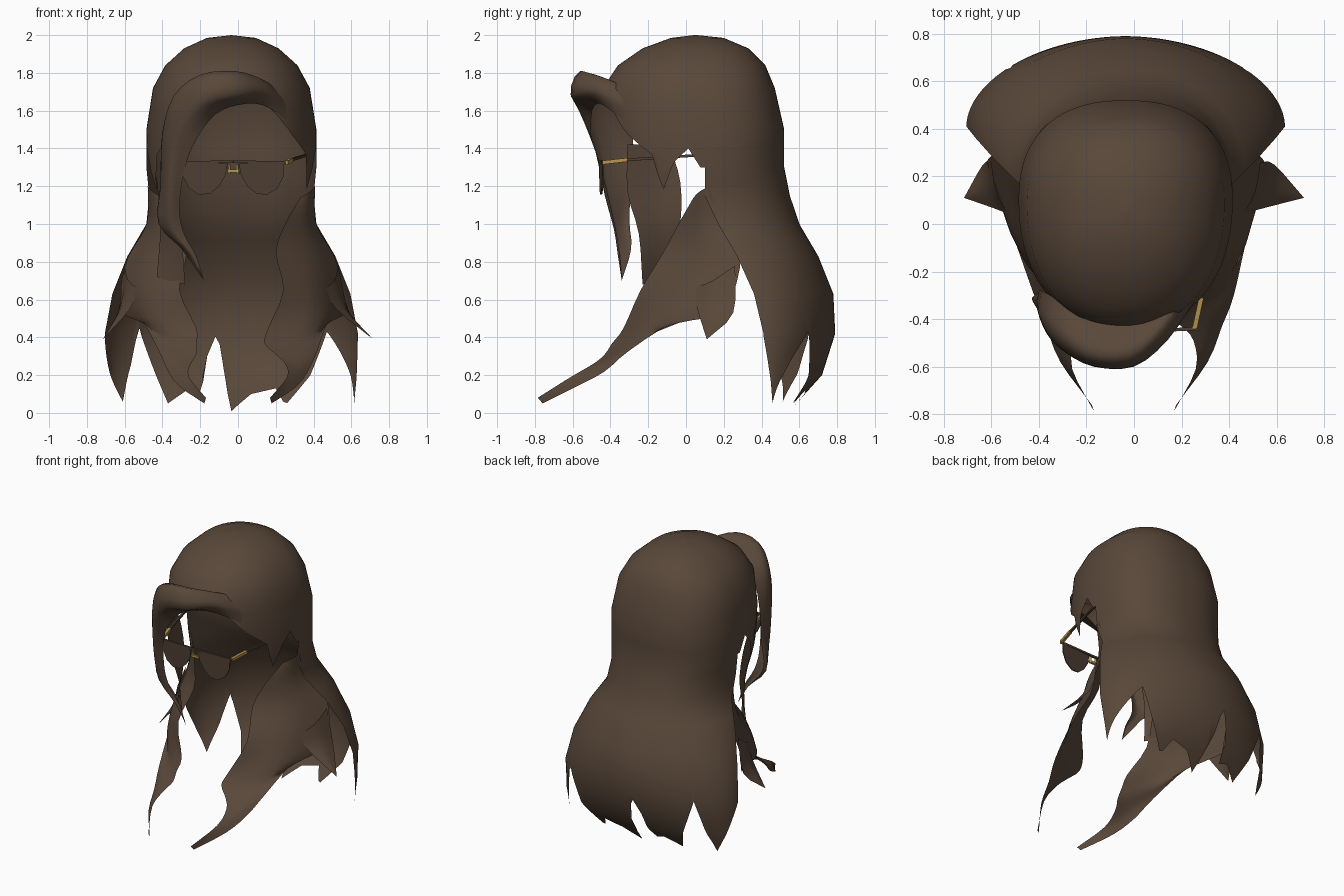
import bpy, bmesh, math
from mathutils import Vector

if "Cube" in bpy.data.objects:
    bpy.data.objects.remove(bpy.data.objects["Cube"])

XC = -0.035  # middle of the head


def material(name, rgb):
    m = bpy.data.materials.new(name)
    m.diffuse_color = (*rgb, 1)
    m.use_nodes = True
    m.node_tree.nodes["Principled BSDF"].inputs["Base Color"].default_value = m.diffuse_color
    return m


HAIR = material("brown hair", (0.10, 0.064, 0.042))
DARK = material("dark brown lens", (0.075, 0.048, 0.032))
GOLD = material("gold metal", (0.48, 0.30, 0.08))


def make(name, verts, faces, mat, angle=60):
    mesh = bpy.data.meshes.new(name)
    mesh.from_pydata([tuple(v) for v in verts], [], faces)
    bm = bmesh.new()
    bm.from_mesh(mesh)
    bmesh.ops.remove_doubles(bm, verts=bm.verts, dist=0.0005)
    loose = [v for v in bm.verts if not v.link_faces]
    bmesh.ops.delete(bm, geom=loose, context='VERTS')
    bmesh.ops.recalc_face_normals(bm, faces=bm.faces)
    bm.to_mesh(mesh)
    bm.free()
    mesh.materials.append(mat)
    ob = bpy.data.objects.new(name, mesh)
    bpy.context.collection.objects.link(ob)
    bpy.ops.object.select_all(action='DESELECT')
    bpy.context.view_layer.objects.active = ob
    ob.select_set(True)
    bpy.ops.object.shade_smooth_by_angle(angle=math.radians(angle))
    return ob


def grid(name, rows, mat, closed=False, keep=lambda i, j, k: True):
    n = len(rows[0])
    verts = [p for r in rows for p in r]
    faces = []
    for i in range(len(rows) - 1):
        for j in range(n if closed else n - 1):
            k = (j + 1) % n
            if keep(i, j, k):
                faces.append((i * n + j, i * n + k, (i + 1) * n + k, (i + 1) * n + j))
    return make(name, verts, faces, mat)


def lerp_keys(keys, t):
    for (t0, *a), (t1, *b) in zip(keys, keys[1:]):
        if t <= t1:
            f = (t - t0) / (t1 - t0)
            return [p + (q - p) * f for p, q in zip(a, b)]
    return list(keys[-1][1:])


# --- cap and back curtain: rings of (z, half width, back y, front y, widest y)
RINGS = [(2.0, 0, .06, .04, .05), (1.985, .13, .2, -.08, .05), (1.93, .25, .33, -.23, .05),
         (1.84, .35, .42, -.36, .06), (1.72, .415, .47, -.44, .08), (1.5, .45, .52, -.45, .1),
         (1.3, .45, .52, -.42, .1), (1.15, .435, .55, -.35, .10), (1.0, .45, .60, -.3, .17),
         (.83, .55, .70, -.2, .27), (.63, .63, .78, 0, .36), (.42, .67, .79, .1, .41),
         (.2, .665, .72, .2, .43), (0, .65, .54, .3, .45)]
RING_KEYS = [(i, *r) for i, r in enumerate(RINGS)]
Z_TO_S = [(-r[0], i) for i, r in enumerate(RINGS)]
# lower edge height by angle, counter-clockwise from the right side, back at 90
EDGE = [(0, .40), (6, .05), (18, .2), (40, .43), (50, .2), (63, .04), (68, .13), (80, .1),
        (91, 0), (92, .1), (97, .43), (102, .3), (105, .1), (112, .12), (122, .05),
        (128, .2), (138, .45), (144, .25), (152, .06), (165, .2), (180, .40),
        (182, 1.3), (188, 1.4), (196, 1.33), (201, 1.25), (207, 1.17), (209, 1.36),
        (226, 1.47), (239, 1.58), (250, 1.66), (270, 1.72), (290, 1.66), (301, 1.58),
        (314, 1.47), (331, 1.36), (333, 1.17), (339, 1.25), (344, 1.33), (352, 1.4),
        (358, 1.3), (360, .40)]


def shell(deg, s):
    z, a, yb, yf, cy = lerp_keys(RING_KEYS, s)
    t = math.radians(deg)
    c, d = math.cos(t), math.sin(t)
    b = yb - cy if d >= 0 else cy - yf
    # boxy around the skull, rounder in the flared hair below
    e = .92 if d < 0 else .85 + .2 * min(1, max(0, (1.15 - z) / .5))
    return (XC + a * math.copysign(abs(c) ** e, c), cy + b * math.copysign(abs(d) ** e, d), z)


COLS, SUB = 180, 2
LEVELS = [i / SUB for i in range((len(RINGS) - 1) * SUB + 1)]
ends = [lerp_keys(Z_TO_S, -lerp_keys(EDGE, j * 360 / COLS)[0])[0] for j in range(COLS)]
# leave the cut beside the ears open
uncut = lambda i, j, k: abs(ends[j] - ends[k]) < 2.5 or LEVELS[i + 1] <= 7.5 and LEVELS[i] < min(ends[j], ends[k])
grid("cap_and_back_hair",
     [[shell(j * 360 / COLS, min(s, ends[j])) for j in range(COLS)] for s in LEVELS],
     HAIR, True, uncut)


def refine(rows, sub=3):
    """Catmull-Rom smoothing along and across a lock."""
    def curve(pts):
        pts = [Vector(p) for p in pts]
        e = [pts[0] * 2 - pts[1]] + pts + [pts[-1] * 2 - pts[-2]]
        out = []
        for i in range(1, len(e) - 2):
            p, q, r, s = e[i - 1:i + 3]
            for k in range(sub):
                t = k / sub
                out.append(.5 * (2 * q + (r - p) * t + (2 * p - 5 * q + 4 * r - s) * t * t
                                 + (3 * q - p - 3 * r + s) * t ** 3))
        return out + [pts[-1]]
    across = [curve(r) for r in rows]
    return list(map(list, zip(*[curve(c) for c in zip(*across)])))


def mirror(rows):
    """Mirror about the head middle above, about x = 0 near the tips."""
    return [[(min(-.22 if z > .3 else 0, 2 * XC * min(1, max(0, (z - .4) / .2)) - x), y, z)
             for x, y, z in r] for r in rows]


# --- long side locks: front edge, middle, back edge
SIDE = [[(.33, .04, 1.14), (.38, .07, 1.17), (.408, .12, 1.20)],
        [(.25, -.04, 1.0), (.36, .07, 1.0), (.413, .19, 1.0)],
        [(.20, -.12, .85), (.40, .07, .83), (.510, .285, .83)],
        [(.24, -.24, .65), (.42, -.05, .65), (.55, .26, .66)],
        [(.16, -.33, .45), (.43, -.15, .50), (.56, .22, .52)],
        [(.14, -.39, .37), (.39, -.25, .39), (.48, -.04, .49)],
        [(.20, -.43, .31), (.35, -.37, .31), (.42, -.30, .33)],
        [(.25, -.49, .26), (.32, -.47, .24), (.37, -.43, .22)],
        [(.26, -.61, .19), (.28, -.60, .17), (.31, -.58, .14)],
        [(.17, -.785, .08), (.172, -.775, .07), (.178, -.76, .05)]]
# --- pointed tufts sticking out of the side locks
TUFT = [[(.46, .04, .66), (.51, .14, .70), (.53, .26, .78)],
        [(.52, .06, .55), (.57, .15, .55), (.59, .25, .53)],
        [(.715, .11, .39)] * 3]
for side, flip in (("right", False), ("left", True)):
    for part, rows in (("side_lock", SIDE), ("side_tuft", TUFT)):
        grid(f"{side}_{part}", refine(mirror(rows) if flip else rows), HAIR)

# --- swept fringe: root, crest, front, inner edge, falling down the left of the face
end = (-.18, -.34, .70)
FRINGE = [[(.20, -.30, 1.73), (.22, -.32, 1.70), (.25, -.33, 1.64), (.26, -.33, 1.55)],
          [(.12, -.38, 1.75), (.12, -.44, 1.77), (.14, -.49, 1.71), (.13, -.44, 1.63)],
          [(.0, -.41, 1.73), (-.02, -.55, 1.81), (.0, -.60, 1.69), (.0, -.48, 1.63)],
          [(-.15, -.41, 1.73), (-.2, -.54, 1.79), (-.17, -.60, 1.66), (-.12, -.5, 1.58)],
          [(-.30, -.33, 1.68), (-.34, -.45, 1.68), (-.29, -.54, 1.57), (-.22, -.5, 1.45)],
          [(-.39, -.28, 1.48), (-.40, -.38, 1.48), (-.35, -.48, 1.42), (-.28, -.45, 1.30)],
          [(-.40, -.29, 1.22), (-.41, -.33, 1.20), (-.37, -.43, 1.17), (-.31, -.40, 1.10)],
          [(-.41, -.30, 1.02), (-.42, -.32, 1.00), (-.36, -.38, .98), (-.29, -.37, .96)],
          [(-.30, -.29, .87), (-.28, -.31, .85), (-.25, -.36, .84), (-.22, -.35, .83)],
          [end, end, end, end]]
grid("fringe", refine(FRINGE), HAIR)

# --- strand in front of the left ear
grid("left_ear_strand", refine([
    [(-.36, -.31, 1.42), (-.42, -.18, 1.42), (-.45, -.08, 1.40)],
    [(-.33, -.31, 1.17), (-.40, -.16, 1.20), (-.43, -.03, 1.22)],
    [(-.30, -.25, .95), (-.37, -.14, .97), (-.41, -.03, 1.0)],
    [(-.28, -.23, .68), (-.37, -.15, .70), (-.43, -.08, .72)]]), HAIR)


# --- sunglasses
def bar(name, p, q, w, mat):
    p, q = Vector(p), Vector(q)
    d = (q - p).normalized()
    u = d.cross(Vector((0, 0, 1))).normalized() * w
    v = d.cross(u).normalized() * w
    verts = [c + a * u + b * v for c in (p, q) for a, b in ((-1, -1), (1, -1), (1, 1), (-1, 1))]
    faces = [(0, 1, 2, 3), (7, 6, 5, 4)] + [(i, (i + 1) % 4, 4 + (i + 1) % 4, 4 + i) for i in range(4)]
    return make(name, verts, faces, mat, 30)


GX = -0.025
LENS = [(.03, 1.32), (.27, 1.325), (.265, 1.25), (.235, 1.19), (.18, 1.155), (.125, 1.16),
        (.075, 1.20), (.04, 1.26)]
for side, s in (("right", 1), ("left", -1)):
    outline = [Vector((GX + s * x, -.46 + .25 * x * x, z)) for x, z in LENS]
    n = len(outline)
    make(f"{side}_lens", outline + [p + Vector((0, .008, 0)) for p in outline],
         [tuple(range(n)), tuple(range(2 * n - 1, n - 1, -1))]
         + [(i, (i + 1) % n, n + (i + 1) % n, n + i) for i in range(n)], DARK, 30)
    hinge, joint, ear = ((GX + s * .28, -.44, 1.325), (GX + s * .308, -.31, 1.34),
                         (GX + s * .39, .08, 1.365))
    bar(f"{side}_brow_bar", (GX, -.455, 1.33), hinge, .007, DARK)
    bar(f"{side}_hinge_arm", hinge, joint, .010, GOLD)
    bar(f"{side}_temple", joint, ear, .007, DARK)
    bar(f"{side}_nose_pad", (GX + s * .022, -.45, 1.315), (GX + s * .024, -.447, 1.265), .006, GOLD)
bar("nose_bridge", (GX - .03, -.452, 1.28), (GX + .03, -.452, 1.28), .008, GOLD)
